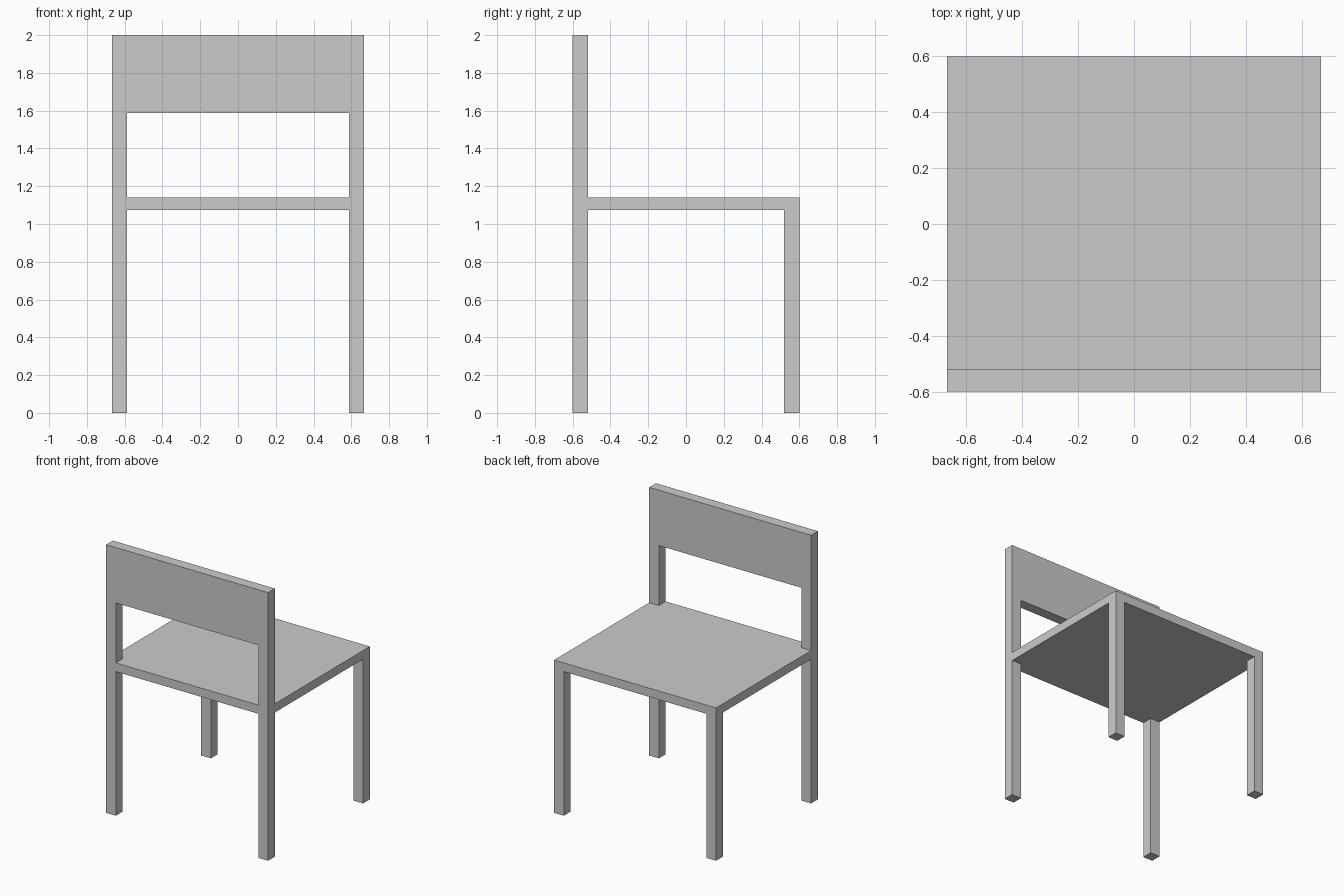
import bpy
import bmesh

if "Cube" in bpy.data.objects:
    bpy.data.objects.remove(bpy.data.objects["Cube"])

HX, HY = 0.668, 0.60      # half width and half depth
T = 0.08                  # post thickness
SEAT_LO, SEAT_HI = 1.075, 1.14
BACK_LO, TOP = 1.587, 2.0


def prism(name, outline, z0, z1):
    """Extrude a counter-clockwise xy outline from z0 up to z1."""
    bm = bmesh.new()
    face = bm.faces.new([bm.verts.new((x, y, z0)) for x, y in outline])
    ext = bmesh.ops.extrude_face_region(bm, geom=[face])
    verts = [g for g in ext["geom"] if isinstance(g, bmesh.types.BMVert)]
    bmesh.ops.translate(bm, verts=verts, vec=(0, 0, z1 - z0))
    bmesh.ops.recalc_face_normals(bm, faces=bm.faces)
    mesh = bpy.data.meshes.new(name)
    bm.to_mesh(mesh)
    bm.free()
    obj = bpy.data.objects.new(name, mesh)
    bpy.context.collection.objects.link(obj)
    return obj


def box(name, x0, x1, y0, y1, z0, z1):
    return prism(name, [(x0, y0), (x1, y0), (x1, y1), (x0, y1)], z0, z1)


def mirror_x(obj):
    obj.modifiers.new("mirror", 'MIRROR').use_axis = (True, False, False)


# Tall posts that carry the backrest, and short legs under the seat
mirror_x(box("backrest_post", HX - T, HX, -HY, -HY + T, 0, TOP))
mirror_x(box("seat_leg", HX - T, HX, HY - T, HY, 0, SEAT_LO))

# Seat board, notched around the tall posts
ix, iy = HX - T, -HY + T
prism("seat", [(-ix, -HY), (ix, -HY), (ix, iy), (HX, iy),
               (HX, HY), (-HX, HY), (-HX, iy), (-ix, iy)], SEAT_LO, SEAT_HI)

# Backrest panel between the posts
box("backrest_panel", -ix, ix, -HY, iy, BACK_LO, TOP)
